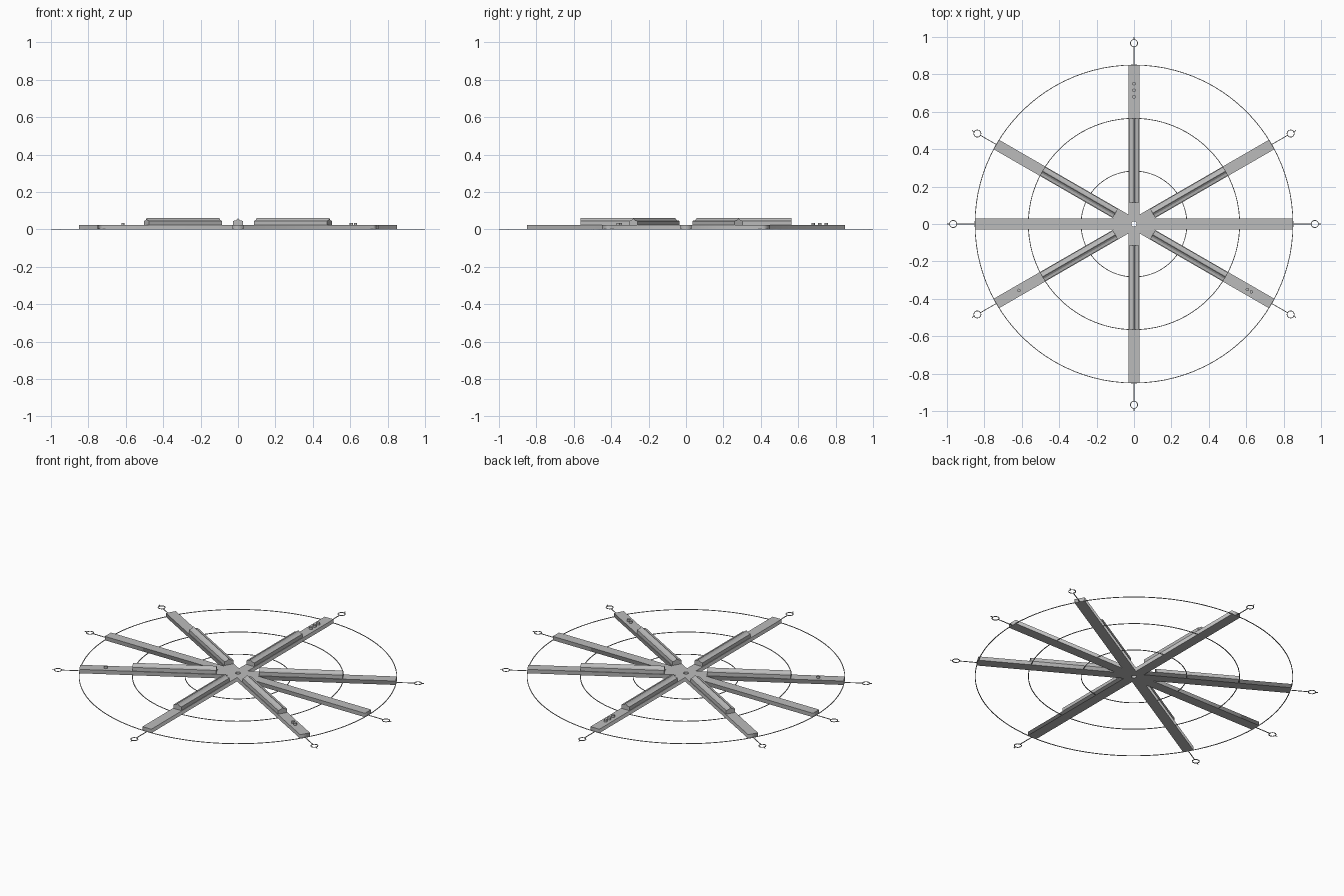
import bpy, bmesh
from math import sin, cos, radians, tau
from mathutils import Matrix

cube = bpy.data.objects.get("Cube")
if cube:
    bpy.data.objects.remove(cube, do_unlink=True)

RAILED = [30, 90, 150, 210, 270, 330]
ANGLES = sorted(RAILED + [0, 180])
HALF, REACH, DECK = 0.029, 0.85, 0.023


def material(name, value):
    m = bpy.data.materials.new(name)
    m.use_nodes = True
    color = (value, value, value, 1)
    m.diffuse_color = color
    m.node_tree.nodes["Principled BSDF"].inputs["Base Color"].default_value = color
    return m


grey = material("plain_grey", 0.5)


def polar(r, deg):
    return r * cos(radians(deg)), r * sin(radians(deg))


def finish(name, bm, deg=0):
    bmesh.ops.recalc_face_normals(bm, faces=bm.faces)
    bm.transform(Matrix.Rotation(radians(deg), 4, "Z"))
    mesh = bpy.data.meshes.new(name)
    bm.to_mesh(mesh)
    bm.free()
    mesh.materials.append(grey)
    obj = bpy.data.objects.new(name, mesh)
    bpy.context.collection.objects.link(obj)
    return obj


def prism(bm, profile, x0, x1):
    """Sweep a (y, z) profile along x."""
    face = bm.faces.new([bm.verts.new((x0, y, z)) for y, z in profile])
    out = bmesh.ops.extrude_face_region(bm, geom=[face])["geom"]
    verts = [v for v in out if isinstance(v, bmesh.types.BMVert)]
    bmesh.ops.translate(bm, vec=(x1 - x0, 0, 0), verts=verts)


def flat_ring(bm, radius, width, x=0, sides=96, height=0.003):
    """Thin square-section ring lying on the ground."""
    loops = []
    for r, z in ((radius - width, 0), (radius + width, 0),
                 (radius + width, height), (radius - width, height)):
        loops.append([bm.verts.new((x + r * cos(tau * i / sides), r * sin(tau * i / sides), z))
                      for i in range(sides)])
    for k in range(4):
        a, b = loops[k], loops[(k + 1) % 4]
        for i in range(sides):
            j = (i + 1) % sides
            bm.faces.new((a[i], a[j], b[j], b[i]))


# Star of eight arms with a round hole through the hub
outline = []
for i, a in enumerate(ANGLES):
    gap = (ANGLES[(i + 1) % len(ANGLES)] - a) % 360
    ex, ey = polar(REACH, a)
    sx, sy = polar(HALF, a + 90)
    outline += [(ex - sx, ey - sy), (ex + sx, ey + sy),
                polar(HALF / sin(radians(gap / 2)), a + gap / 2)]
hole = [polar(0.014, 360 * i / 24) for i in range(24)]
curve = bpy.data.curves.new("star_arms", "CURVE")
curve.dimensions = "2D"
curve.fill_mode = "BOTH"
curve.extrude = DECK / 2
for points in (outline, hole):
    spline = curve.splines.new("POLY")
    spline.points.add(len(points) - 1)
    for p, (x, y) in zip(spline.points, points):
        p.co = (x, y, 0, 1)
    spline.use_cyclic_u = True
curve.materials.append(grey)
star = bpy.data.objects.new("star_arms", curve)
star.location.z = DECK / 2
bpy.context.collection.objects.link(star)
bpy.ops.object.select_all(action="DESELECT")
star.select_set(True)
bpy.context.view_layer.objects.active = star
bpy.ops.object.convert(target="MESH")

# Raised rails with a narrow crest
side = [(0.026, DECK), (0.026, 0.045), (0.012, 0.048), (0.005, 0.053)]
rail_profile = side + [(0, 0.06)] + [(-y, z) for y, z in reversed(side)]
for a in RAILED:
    bm = bmesh.new()
    prism(bm, rail_profile, 0.115, 0.565)
    finish(f"rail_{a}", bm, a)

# Marker studs that number three of the arms
for a, radii in {90: (0.68, 0.715, 0.75), 330: (0.7, 0.725), 210: (0.71,)}.items():
    bm = bmesh.new()
    for r in radii:
        bmesh.ops.create_cone(bm, cap_ends=True, segments=16, radius1=0.009, radius2=0.009,
                              depth=0.012, matrix=Matrix.Translation((r, 0, DECK + 0.006)))
    finish(f"marker_studs_{a}", bm, a)

# Concentric wire rings
for name, r in (("inner_ring", 0.283), ("middle_ring", 0.565), ("outer_ring", REACH)):
    bm = bmesh.new()
    flat_ring(bm, r, 0.002)
    finish(name, bm)

# Wire tips with a small loop at the end of each arm
for a in ANGLES:
    bm = bmesh.new()
    wire = [(-0.002, 0), (0.002, 0), (0.002, 0.003), (-0.002, 0.003)]
    prism(bm, wire, REACH - 0.01, 0.948)
    prism(bm, wire, 0.986, 1.0)
    flat_ring(bm, 0.019, 0.002, x=0.967, sides=24)
    finish(f"tip_loop_{a}", bm, a)
